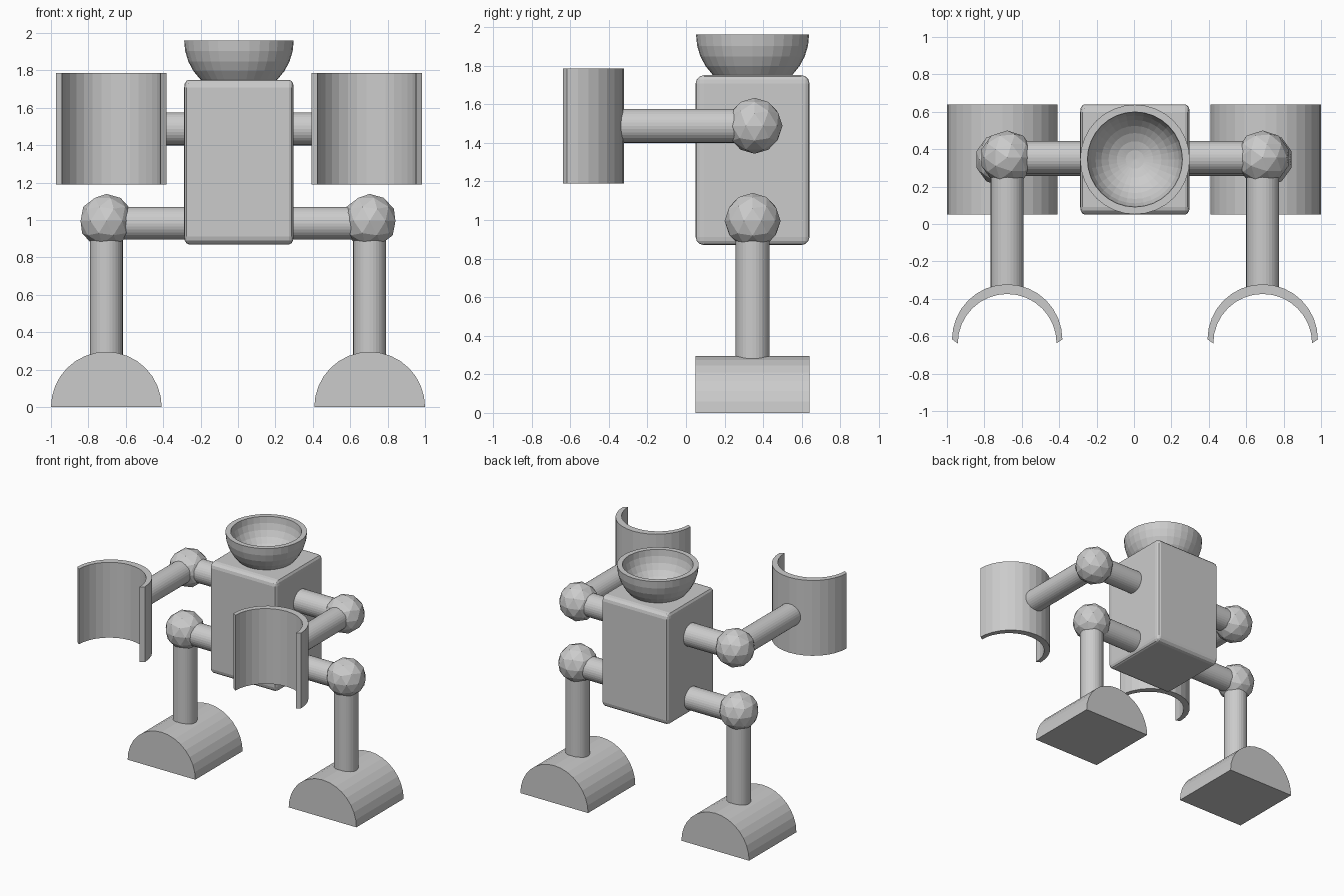
import bpy, bmesh, math
from mathutils import Vector, Matrix

if "Cube" in bpy.data.objects:
    bpy.data.objects.remove(bpy.data.objects["Cube"])

grey = bpy.data.materials.new("plain grey")
grey.diffuse_color = (0.6, 0.6, 0.6, 1)
grey.use_nodes = True
grey.node_tree.nodes["Principled BSDF"].inputs["Base Color"].default_value = grey.diffuse_color


def finish(name, bm):
    bmesh.ops.recalc_face_normals(bm, faces=bm.faces)
    me = bpy.data.meshes.new(name)
    bm.to_mesh(me)
    bm.free()
    me.materials.append(grey)
    ob = bpy.data.objects.new(name, me)
    bpy.context.collection.objects.link(ob)
    return ob


def tube(name, a, b, r=0.088):
    """Solid cylinder between two points."""
    a, b = Vector(a), Vector(b)
    d = b - a
    m = Matrix.Translation((a + b) / 2) @ d.to_track_quat('Z', 'Y').to_matrix().to_4x4()
    bm = bmesh.new()
    bmesh.ops.create_cone(bm, cap_ends=True, segments=32, radius1=r, radius2=r,
                          depth=d.length, matrix=m)
    return finish(name, bm)


def ball(name, p, r=0.145):
    bm = bmesh.new()
    bmesh.ops.create_icosphere(bm, subdivisions=2, radius=r, matrix=Matrix.Translation(p))
    return finish(name, bm)


def prism(name, outline, offset):
    """Extrude a closed outline along an offset."""
    bm = bmesh.new()
    face = bm.faces.new([bm.verts.new(p) for p in outline])
    ext = bmesh.ops.extrude_face_region(bm, geom=[face], use_keep_orig=True)
    verts = [g for g in ext['geom'] if isinstance(g, bmesh.types.BMVert)]
    bmesh.ops.translate(bm, verts=verts, vec=offset)
    return finish(name, bm)


def arc(r, n=16):
    return [(r * math.cos(math.pi * i / n), r * math.sin(math.pi * i / n)) for i in range(n + 1)]


CX, CY = 0.005, 0.345

# Body: rounded box
bm = bmesh.new()
bmesh.ops.create_cube(bm, size=1)
bmesh.ops.scale(bm, verts=bm.verts, vec=(1.0, 0.59, 0.88))
bmesh.ops.bevel(bm, geom=bm.edges[:], offset=0.042, segments=3, profile=0.5, affect='EDGES')
bmesh.ops.scale(bm, verts=bm.verts, vec=(0.586, 1, 1))
bmesh.ops.translate(bm, verts=bm.verts, vec=(CX, CY, 1.31))
body = finish("body", bm)

# Hollow in the body top for the bowl
bm = bmesh.new()
bmesh.ops.create_uvsphere(bm, u_segments=32, v_segments=16, radius=0.275,
                          matrix=Matrix.Translation((CX, CY, 1.96)))
cutter = finish("bowl_cutter", bm)
cutter.hide_render = True
cutter.hide_viewport = True
cut = body.modifiers.new("bowl hollow", 'BOOLEAN')
cut.operation = 'DIFFERENCE'
cut.solver = 'EXACT'
cut.object = cutter

# Head: open hemispherical bowl
bm = bmesh.new()
steps = [math.pi / 2 * i / 8 for i in range(9)]
profile = [(0.293 * math.sin(t), -0.293 * math.cos(t)) for t in steps]
profile += [(0.254 * math.sin(t), -0.254 * math.cos(t)) for t in reversed(steps)]
vs = [bm.verts.new((CX + r, CY, 1.96 + z)) for r, z in profile]
es = [bm.edges.new(p) for p in zip(vs, vs[1:])]
bmesh.ops.spin(bm, geom=vs + es, cent=(CX, CY, 0), axis=(0, 0, 1),
               angle=math.tau, steps=32, use_duplicate=False)
bmesh.ops.remove_doubles(bm, verts=bm.verts, dist=1e-4)
finish("head_bowl", bm)

for side, s in (("left", -1), ("right", 1)):
    # Arm: shoulder bar, elbow, forearm, curved open cuff
    ax, az = CX + s * 0.683, 1.488
    tube(side + "_shoulder_bar", (CX + s * 0.25, CY + 0.01, az), (ax, CY + 0.01, az))
    ball(side + "_elbow", (ax, CY + 0.01, az))
    tube(side + "_forearm", (ax, CY, az), (ax, -0.345, az))
    outline = [(ax + x, -0.617 + y, 1.19) for x, y in arc(0.295)]
    outline += [(ax + x, -0.638 + y, 1.19) for x, y in reversed(arc(0.264))]
    prism(side + "_cuff", outline, (0, 0, 0.595))

    # Leg: hip bar, knee, shin, half-round foot
    lx = s * 0.704
    tube(side + "_hip_bar", (CX + s * 0.25, CY, 0.983), (lx, CY, 0.983))
    ball(side + "_knee", (lx, CY, 0.995))
    tube(side + "_shin", (lx, CY, 0.2), (lx, CY, 0.99))
    prism(side + "_foot", [(lx + x, 0.05, z) for x, z in arc(0.296)], (0, 0.59, 0))
